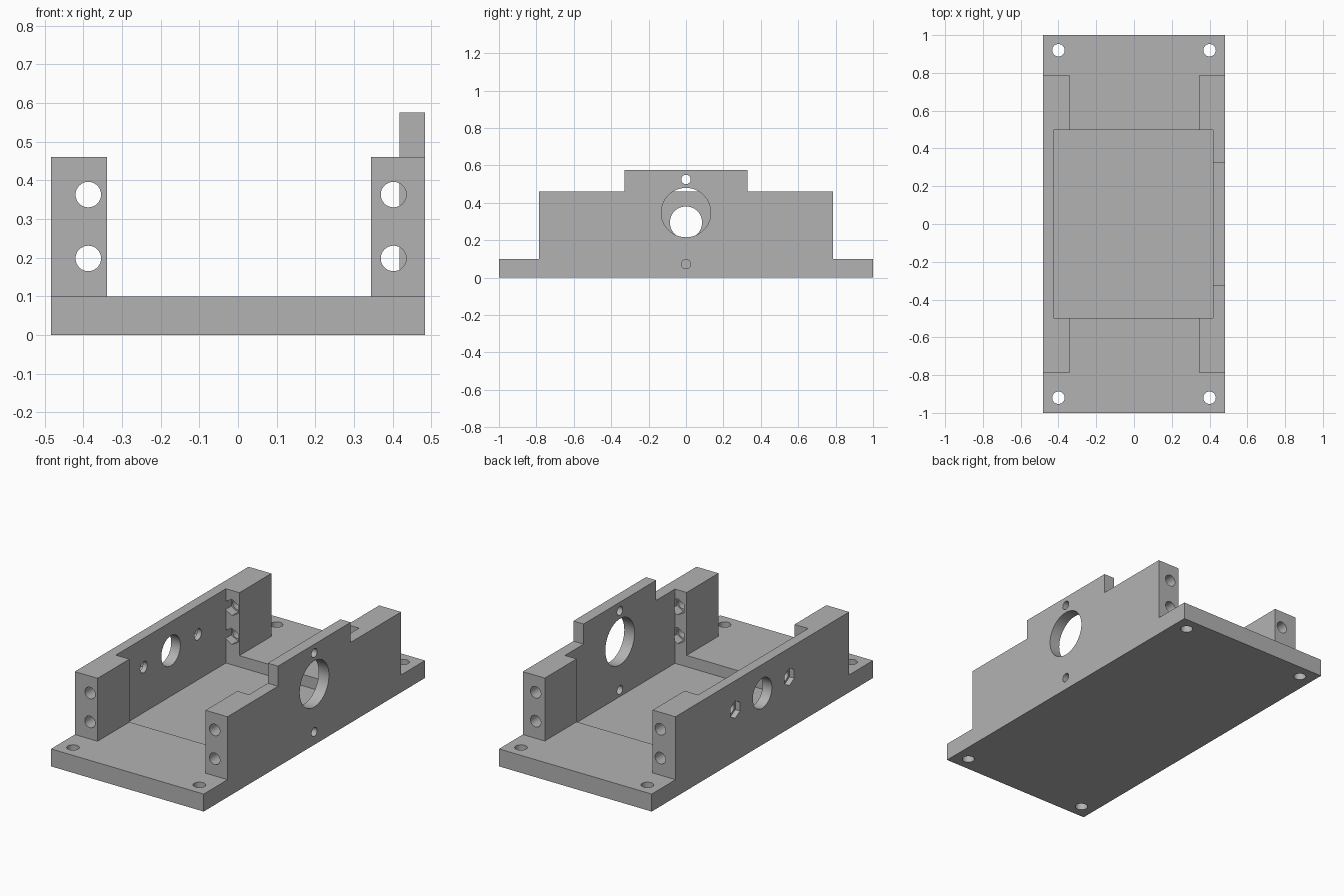
import bpy
import bmesh
from math import pi
from mathutils import Matrix, Vector

if "Cube" in bpy.data.objects:
    bpy.data.objects.remove(bpy.data.objects["Cube"])

grey = bpy.data.materials.new("plain grey")
grey.use_nodes = True
grey.diffuse_color = (0.45, 0.45, 0.45, 1)
grey.node_tree.nodes["Principled BSDF"].inputs["Base Color"].default_value = grey.diffuse_color


def add_object(name, bm):
    bmesh.ops.recalc_face_normals(bm, faces=bm.faces)
    mesh = bpy.data.meshes.new(name)
    bm.to_mesh(mesh)
    bm.free()
    mesh.materials.append(grey)
    obj = bpy.data.objects.new(name, mesh)
    bpy.context.collection.objects.link(obj)
    return obj


def cut(bm):
    """Subtract a temporary solid from the bracket."""
    cutter = add_object("cutter", bm)
    cutter.hide_render = True
    mod = bracket.modifiers.new("cut", "BOOLEAN")
    mod.operation = "DIFFERENCE"
    mod.solver = "EXACT"
    mod.object = cutter
    bpy.context.view_layer.objects.active = bracket
    bpy.ops.object.modifier_apply(modifier=mod.name)
    bpy.data.objects.remove(cutter)


def cut_box(low, high):
    low, high = Vector(low), Vector(high)
    bm = bmesh.new()
    bmesh.ops.create_cube(bm, size=1)
    bmesh.ops.scale(bm, vec=high - low, verts=bm.verts)
    bmesh.ops.translate(bm, vec=(low + high) / 2, verts=bm.verts)
    cut(bm)


def cut_hole(start, end, radius, sides=32):
    """Round or hexagonal hole between two points; hexagons point upwards."""
    start, end = Vector(start), Vector(end)
    axis = end - start
    bm = bmesh.new()
    bmesh.ops.create_cone(bm, cap_ends=True, segments=sides, radius1=radius,
                          radius2=radius, depth=axis.length)
    if abs(axis.x) > 0.001:
        turn = Matrix.Rotation(pi / 2, 4, "Z") @ Matrix.Rotation(pi / 2, 4, "X")
    elif abs(axis.y) > 0.001:
        turn = Matrix.Rotation(pi / 2, 4, "X")
    else:
        turn = Matrix.Identity(4)
    bmesh.ops.transform(bm, matrix=Matrix.Translation((start + end) / 2) @ turn, verts=bm.verts)
    cut(bm)


# Main dimensions
half_width, base_top, wall_top, tab_top = 0.483, 0.1, 0.46, 0.575
left_skin, right_skin = 0.418, -0.425
pocket_y, block_y, tab_y = 0.497, 0.785, 0.328

# Bracket blank: stepped side outline extruded across the width
half = [(1, 0), (1, base_top), (block_y, base_top), (block_y, wall_top),
        (tab_y, wall_top), (tab_y, tab_top)]
outline = half + [(-y, z) for y, z in reversed(half)]
bm = bmesh.new()
face = bm.faces.new([bm.verts.new((-half_width, y, z)) for y, z in outline])
side = bmesh.ops.extrude_face_region(bm, geom=[face])["geom"]
bmesh.ops.translate(bm, vec=(2 * half_width, 0, 0),
                    verts=[v for v in side if isinstance(v, bmesh.types.BMVert)])
bracket = add_object("motor_bracket", bm)

# Tab stays on the left wall only; channel between walls; recessed centre pocket
cut_box((-1, -0.6, wall_top), (left_skin, 0.6, 1))
cut_box((-0.339, -1.1, base_top), (0.344, 1.1, 1))
cut_box((right_skin, -pocket_y, 0.035), (left_skin, pocket_y, 1))

for end in (-1, 1):
    # Corner mounting holes
    for x in (-0.4, 0.4):
        cut_hole((x, end * 0.92, -0.1), (x, end * 0.92, 0.2), 0.033)
    # End block bolt holes with nut recesses on the inside
    for x in (-0.387, 0.402):
        for z in (0.198, 0.363):
            cut_hole((x, end * 0.495, z), (x, end * 0.55, z), 0.047, 6)
            cut_hole((x, end * 0.53, z), (x, end * 0.85, z), 0.033)
    # Right wall screw holes with nut recesses on the outside
    y = end * 0.245
    cut_hole((-0.6, y, 0.295), (-0.38, y, 0.295), 0.032)
    cut_hole((-0.6, y, 0.295), (-0.453, y, 0.295), 0.05, 6)

# Right wall shaft hole
cut_hole((-0.6, 0, 0.295), (-0.38, 0, 0.295), 0.086, 48)

# Left wall bearing hole and its two screw holes
cut_hole((0.38, 0, 0.348), (0.6, 0, 0.348), 0.132, 64)
for z in (0.073, 0.525):
    cut_hole((0.38, 0, z), (0.6, 0, z), 0.025)

bracket.select_set(True)
bpy.context.view_layer.objects.active = bracket
bpy.ops.object.shade_smooth_by_angle(angle=pi / 6)
